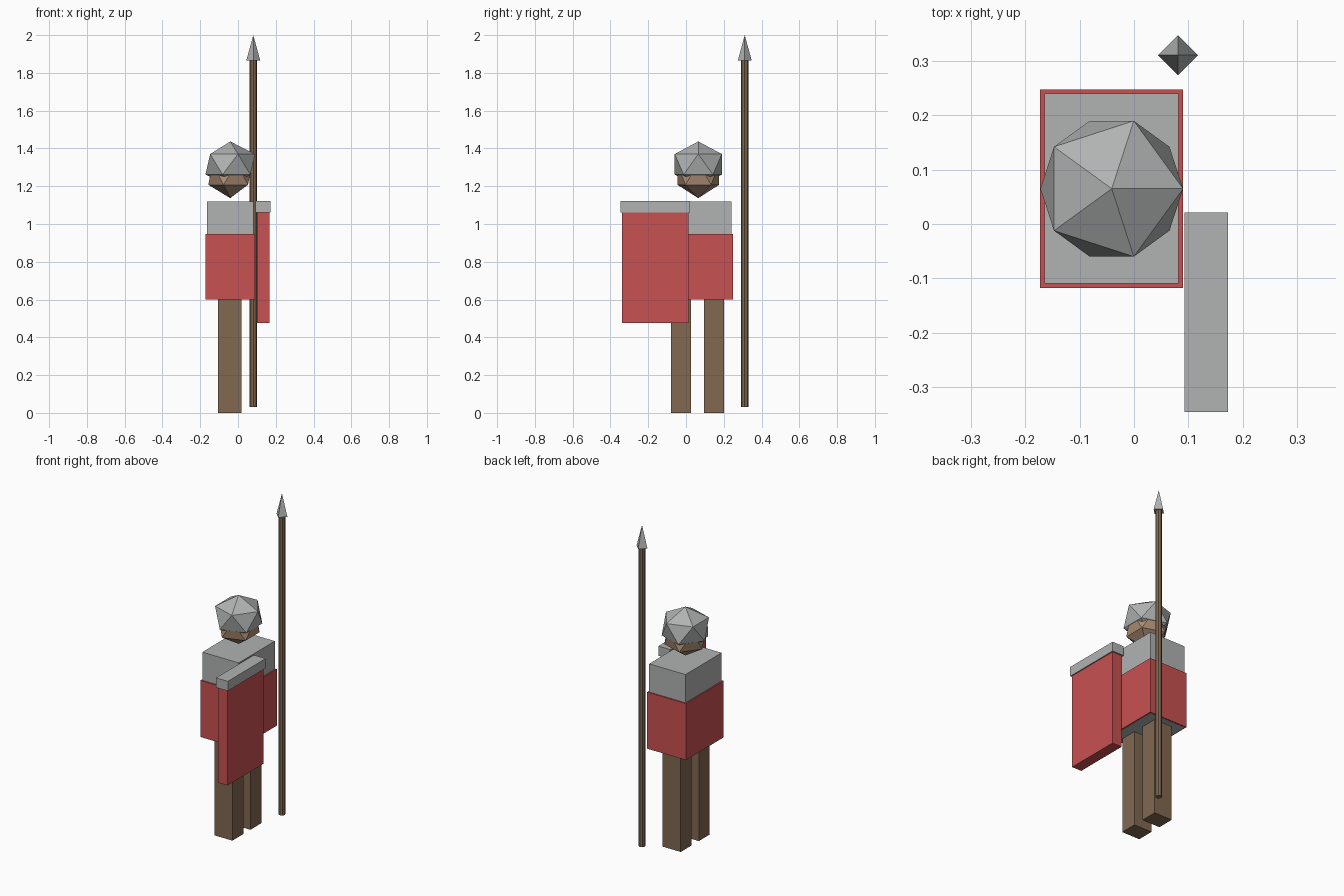
import bpy
import math

cube = bpy.data.objects.get("Cube")
if cube:
    bpy.data.objects.remove(cube, do_unlink=True)


def material(name, rgb):
    mat = bpy.data.materials.new(name)
    mat.use_nodes = True
    color = (*rgb, 1)
    mat.diffuse_color = color
    mat.node_tree.nodes["Principled BSDF"].inputs["Base Color"].default_value = color
    return mat


steel = material("steel grey", (0.44, 0.45, 0.45))
red = material("cloth red", (0.58, 0.082, 0.082))
wood = material("wood brown", (0.22, 0.138, 0.083))
skin = material("skin tan", (0.42, 0.27, 0.18))


def finish(name, mat):
    obj = bpy.context.object
    obj.name = name
    obj.data.materials.append(mat)
    return obj


def box(name, mat, x, y, z):
    """Box spanning the given (low, high) ranges."""
    spans = (x, y, z)
    bpy.ops.mesh.primitive_cube_add(size=1, location=[(a + b) / 2 for a, b in spans])
    obj = finish(name, mat)
    obj.scale = [b - a for a, b in spans]
    return obj


def gem(name, mat, z, radius, height):
    """Twenty-sided ball centred over the body."""
    bpy.ops.mesh.primitive_ico_sphere_add(subdivisions=1, radius=1, location=(-0.041, 0.065, z))
    finish(name, mat).scale = (radius, radius, height)


# Legs
for name, y in (("front_leg", -0.027), ("back_leg", 0.148)):
    box(name, wood, (-0.105, 0.018), (y - 0.053, y + 0.053), (0, 0.605))

# Body with a wrapped tunic, whose lining shows at the bottom
box("torso", steel, (-0.165, 0.082), (-0.11, 0.24), (0.599, 1.12))
box("tunic", red, (-0.173, 0.09), (-0.118, 0.248), (0.6, 0.947))

# Head and helmet
gem("head", skin, 1.265, 0.13, 0.128)
gem("helmet", steel, 1.316, 0.147, 0.121)

# Shield with a metal top rim
box("shield", red, (0.1, 0.166), (-0.338, 0.012), (0.477, 1.065))
box("shield_rim", steel, (0.093, 0.173), (-0.346, 0.021), (1.062, 1.121))

# Spear
spear = (0.081, 0.311)
bpy.ops.mesh.primitive_cylinder_add(vertices=8, radius=0.019, depth=1.84, location=(*spear, 0.95))
finish("spear_shaft", wood)
bpy.ops.mesh.primitive_cone_add(vertices=4, radius1=0.037, radius2=0, depth=0.135, location=(*spear, 1.9325))
finish("spear_tip", steel)
